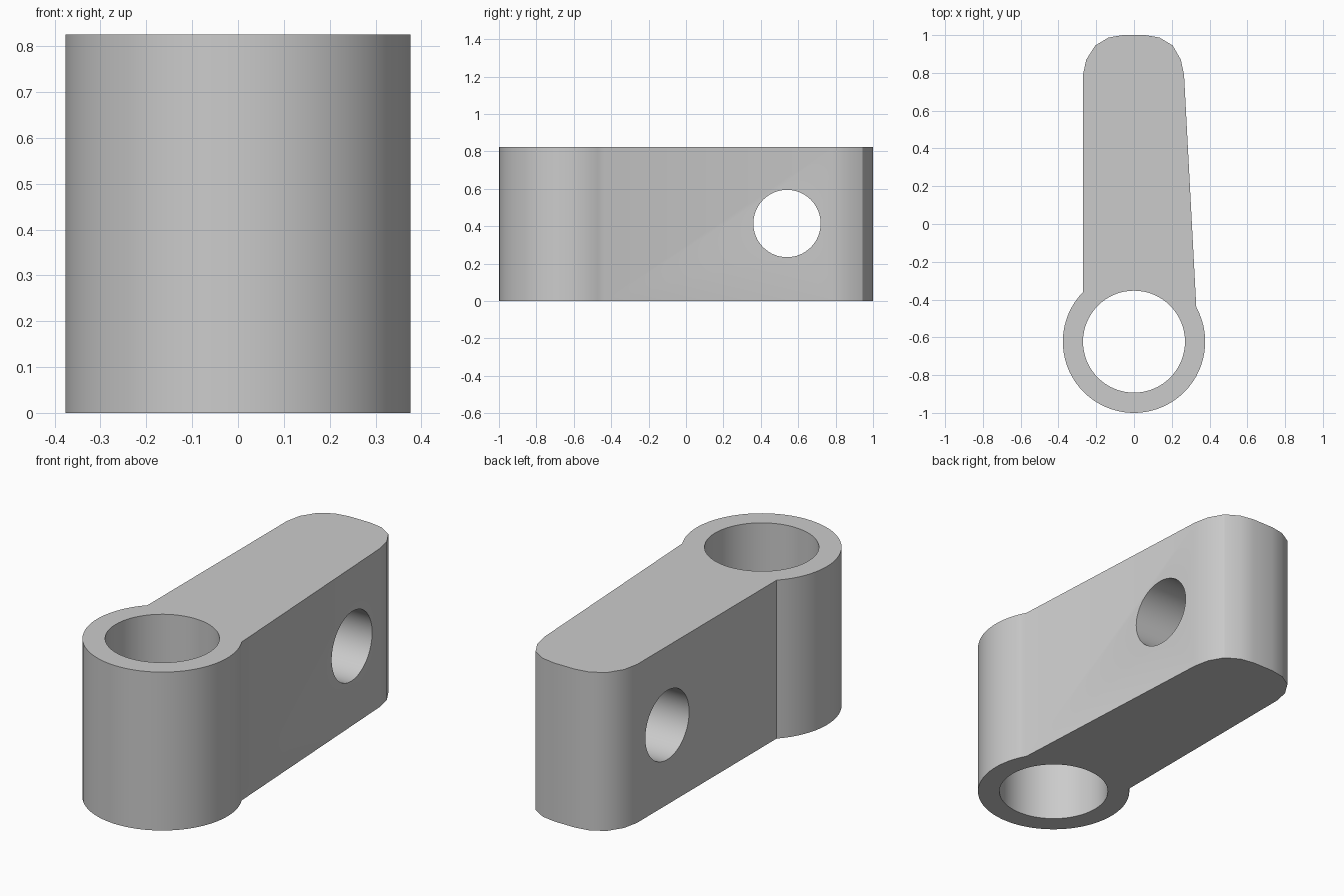
import bpy, bmesh
from math import radians, sin, cos, pi, atan2
from mathutils import Matrix

cube = bpy.data.objects.get("Cube")
if cube:
    bpy.data.objects.remove(cube, do_unlink=True)

HEIGHT = 0.825
HUB_Y, HUB_R, BORE_R = -0.623, 0.377, 0.27
PIN_Y, PIN_R = 0.54, 0.18

grey = bpy.data.materials.new("Plain grey")
grey.use_nodes = True
colour = (0.6, 0.6, 0.6, 1)
grey.diffuse_color = colour
grey.node_tree.nodes["Principled BSDF"].inputs["Base Color"].default_value = colour


def add_object(name, bm):
    bmesh.ops.recalc_face_normals(bm, faces=bm.faces)
    mesh = bpy.data.meshes.new(name)
    bm.to_mesh(mesh)
    bm.free()
    mesh.materials.append(grey)
    obj = bpy.data.objects.new(name, mesh)
    bpy.context.collection.objects.link(obj)
    return obj


def cutter(name, radius, matrix):
    bm = bmesh.new()
    bmesh.ops.create_cone(bm, cap_ends=True, segments=64, radius1=radius,
                          radius2=radius, depth=2, matrix=matrix)
    obj = add_object(name, bm)
    obj.hide_render = True
    return obj


# Outline: hub arc from the right seam round the front to the left seam
start = atan2(-0.44 - HUB_Y, 0.33)
end = atan2(-0.36 - HUB_Y, -0.27) - 2 * pi
steps = 48
outline = []
for i in range(steps + 1):
    a = start + (end - start) * i / steps
    outline.append((HUB_R * cos(a), HUB_Y + HUB_R * sin(a)))

# Rounded far end of the arm, left to right
outline += [(-0.27, 0.79), (-0.253, 0.87), (-0.205, 0.945), (-0.135, 0.987),
            (-0.06, 1), (0.06, 1), (0.135, 0.987), (0.205, 0.945),
            (0.248, 0.87), (0.265, 0.79)]

# Solid body
bm = bmesh.new()
base = bm.faces.new([bm.verts.new((x, y, 0)) for x, y in outline])
top = bmesh.ops.extrude_face_region(bm, geom=[base])["geom"]
bmesh.ops.translate(bm, vec=(0, 0, HEIGHT),
                    verts=[v for v in top if isinstance(v, bmesh.types.BMVert)])
body = add_object("lever_arm", bm)

# Hub bore and cross hole
cutters = [
    cutter("hub_bore_cutter", BORE_R, Matrix.Translation((0, HUB_Y, HEIGHT / 2))),
    cutter("cross_hole_cutter", PIN_R, Matrix.Translation((0, PIN_Y, HEIGHT / 2 + 0.002))
           @ Matrix.Rotation(radians(90), 4, "Y")),
]
for c in cutters:
    mod = body.modifiers.new(c.name, "BOOLEAN")
    mod.operation = "DIFFERENCE"
    mod.solver = "EXACT"
    mod.object = c

# Bake the cuts, then drop the cutters
deps = bpy.context.evaluated_depsgraph_get()
cut_mesh = bpy.data.meshes.new_from_object(body.evaluated_get(deps))
body.modifiers.clear()
body.data = cut_mesh
for c in cutters:
    bpy.data.objects.remove(c, do_unlink=True)

# Smooth curves, crisp rims
bpy.ops.object.select_all(action="DESELECT")
body.select_set(True)
bpy.context.view_layer.objects.active = body
bpy.ops.object.shade_smooth_by_angle(angle=radians(28))
